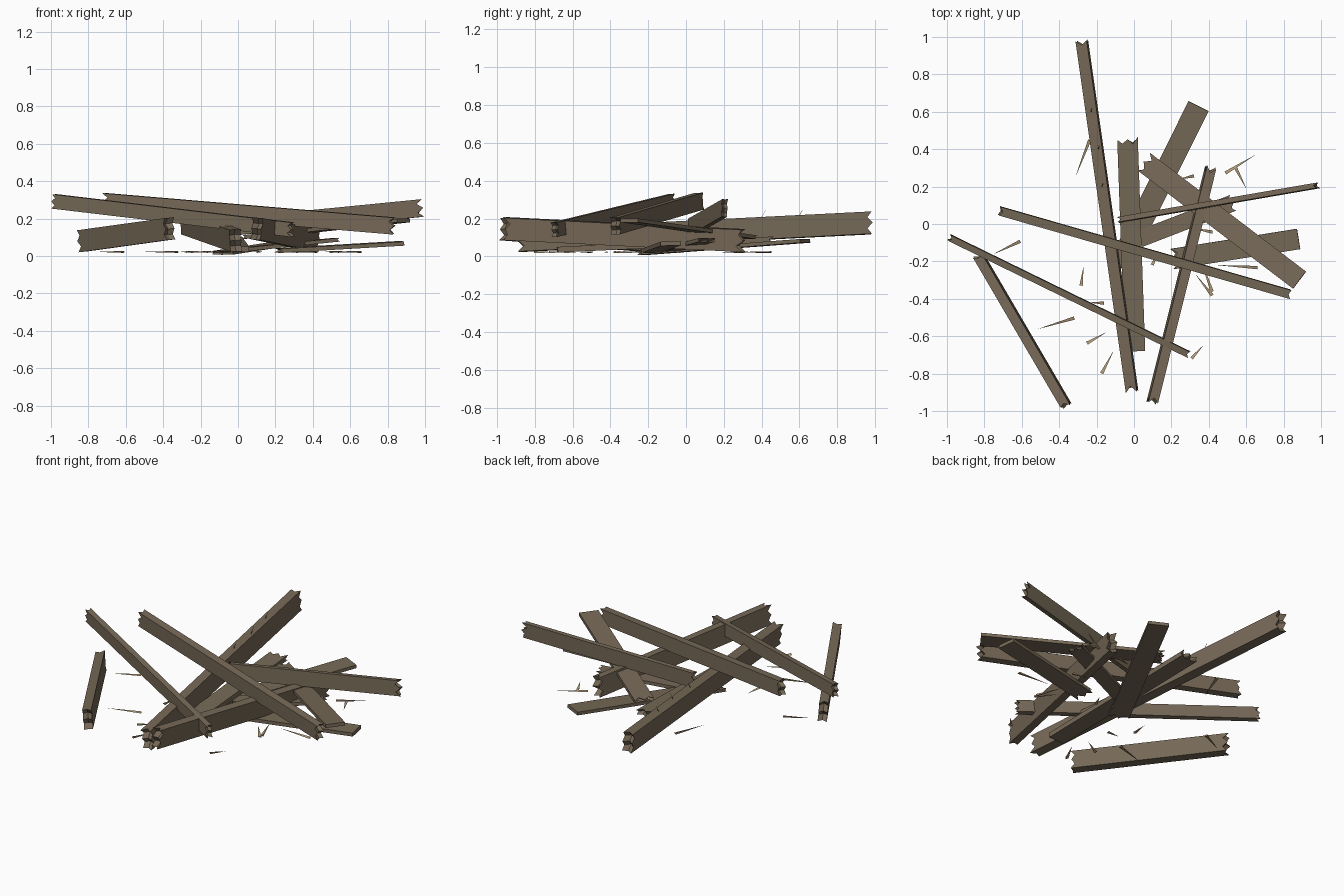
import bpy, bmesh, math, random
from mathutils import Vector, Matrix

random.seed(4)
if "Cube" in bpy.data.objects:
    bpy.data.objects.remove(bpy.data.objects["Cube"], do_unlink=True)


def material(name, color):
    m = bpy.data.materials.new(name)
    m.use_nodes = True
    m.diffuse_color = color
    m.node_tree.nodes["Principled BSDF"].inputs["Base Color"].default_value = color
    return m


WOOD = material("weathered brown wood", (0.183, 0.142, 0.096, 1))
PALE = material("pale split wood", (0.43, 0.32, 0.185, 1))


def frame(start, end, roll=0):
    """Matrix whose x axis runs from start to end, rolled about that axis."""
    x = (end - start).normalized()
    y = Vector((0, 0, 1)).cross(x).normalized()
    z = x.cross(y)
    rot = Matrix((x, y, z)).transposed().to_4x4()
    return Matrix.Translation((start + end) / 2) @ rot @ Matrix.Rotation(math.radians(roll), 4, "X")


def finish(name, bm, matrix, mat):
    bmesh.ops.recalc_face_normals(bm, faces=bm.faces)
    mesh = bpy.data.meshes.new(name)
    bm.to_mesh(mesh)
    bm.free()
    mesh.materials.append(mat)
    ob = bpy.data.objects.new(name, mesh)
    ob.matrix_world = matrix
    bpy.context.collection.objects.link(ob)


def plank(name, start, end, width, height, roll=0, broken=(True, True)):
    """A board with torn or sawn ends; the tear zigzags across the wide side."""
    start, end = Vector(start), Vector(end)
    half = (end - start).length / 2
    tall = height > width
    nu, nv = (2, 4) if tall else (4, 2)
    depth = 0.5 * max(width, height)
    bm = bmesh.new()
    ends = []
    for side, torn in zip((-1, 1), broken):
        grid = {}
        for i in range(nu + 1):
            for j in range(nv + 1):
                step, across = (j, i) if tall else (i, j)
                cut = 0
                if torn:
                    valley = 0.45 if step % 2 else 0
                    cut = depth * (valley + random.uniform(0, 0.3) + 0.35 * (across == 1))
                grid[i, j] = bm.verts.new((side * (half - cut),
                                           (i / nu - 0.5) * width,
                                           (j / nv - 0.5) * height))
        for i in range(nu):
            for j in range(nv):
                bm.faces.new((grid[i, j], grid[i + 1, j], grid[i + 1, j + 1], grid[i, j + 1]))
        ring = ([(i, 0) for i in range(nu)] + [(nu, j) for j in range(nv)]
                + [(i, nv) for i in range(nu, 0, -1)] + [(0, j) for j in range(nv, 0, -1)])
        ends.append([grid[k] for k in ring])
    a, b = ends
    for k in range(len(a)):
        n = (k + 1) % len(a)
        bm.faces.new((a[k], a[n], b[n], b[k]))
    finish(name, bm, frame(start, end, roll), WOOD)


def splinter(name, start, end, radius, mat):
    """A thin three-sided sliver, thick at start and pointed at end."""
    start, end = Vector(start), Vector(end)
    bm = bmesh.new()
    bmesh.ops.create_cone(bm, cap_ends=True, segments=3, radius1=radius, radius2=0.0005,
                          depth=(end - start).length,
                          matrix=Matrix.Rotation(math.pi / 2, 4, "Y"))
    finish(name, bm, frame(start, end) @ Matrix.Diagonal((1, 1, 0.5, 1)), mat)


# Beams resting on their narrow edge, torn at both ends
plank("long_beam", (-0.28, 0.985, 0.177), (-0.01, -0.90, 0.082), 0.06, 0.118, 4)
plank("right_beam", (0.095, -0.965, 0.147), (0.412, 0.31, 0.083), 0.052, 0.118, 5)
plank("outer_beam", (-0.84, -0.155, 0.08), (-0.355, -0.985, 0.147), 0.052, 0.118, 5)
plank("cross_beam", (-0.725, 0.072, 0.292), (0.84, -0.377, 0.16), 0.047, 0.09, 2)
plank("thin_cross_beam", (-0.992, -0.07, 0.293), (0.298, -0.7, 0.14), 0.034, 0.077, 3)
plank("raised_beam", (-0.095, 0.02, 0.15), (0.99, 0.207, 0.257), 0.028, 0.094, -3)

# Flat boards, sawn at one end
plank("centre_board", (-0.035, 0.465, 0.09), (0.005, -0.68, 0.035), 0.11, 0.03, 0, (True, False))
plank("low_board", (0.2, -0.188, 0.028), (0.88, -0.08, 0.068), 0.11, 0.022, 2, (True, False))
plank("back_board", (-0.09, -0.245, 0.016), (0.345, 0.63, 0.082), 0.12, 0.02, 0, (True, False))
plank("top_board", (0.05, 0.335, 0.10), (0.885, -0.30, 0.19), 0.115, 0.02, 0, (True, False))
plank("short_board", (0.03, -0.08, 0.035), (0.535, 0.115, 0.088), 0.09, 0.02, 0, (False, True))

# Loose splinters on the ground: thick end x, y, then tip x, y
SPLINTERS = [
    (-0.24, 0.45, -0.31, 0.26), (0.49, 0.27, 0.65, 0.37), (0.54, 0.30, 0.60, 0.19),
    (-0.61, -0.09, -0.75, -0.16), (-0.28, -0.33, -0.27, -0.23), (-0.32, -0.50, -0.51, -0.56),
    (-0.16, -0.42, -0.24, -0.42), (-0.25, -0.64, -0.15, -0.58), (-0.17, -0.80, -0.11, -0.68),
    (0.31, -0.72, 0.37, -0.65), (0.42, -0.38, 0.33, -0.27), (0.42, -0.36, 0.36, -0.20),
    (0.66, -0.23, 0.45, -0.22), (0.32, 0.26, 0.24, 0.24), (0.42, -0.04, 0.30, -0.02),
    (0.10, -0.22, 0.13, -0.15)]
for n, (x0, y0, x1, y1) in enumerate(SPLINTERS, 1):
    splinter(f"splinter_{n}", (x0, y0, 0.022), (x1, y1, 0.022), 0.012, PALE)

# Small slivers lifting off the long beam
for n, (x, y) in enumerate([(-0.17, 0.20), (-0.19, 0.40), (-0.23, 0.60)], 1):
    z = 0.185 + 0.05 * y
    splinter(f"lifted_sliver_{n}", (x, y, z), (x + 0.005, y + 0.02, z + 0.04), 0.003, WOOD)
